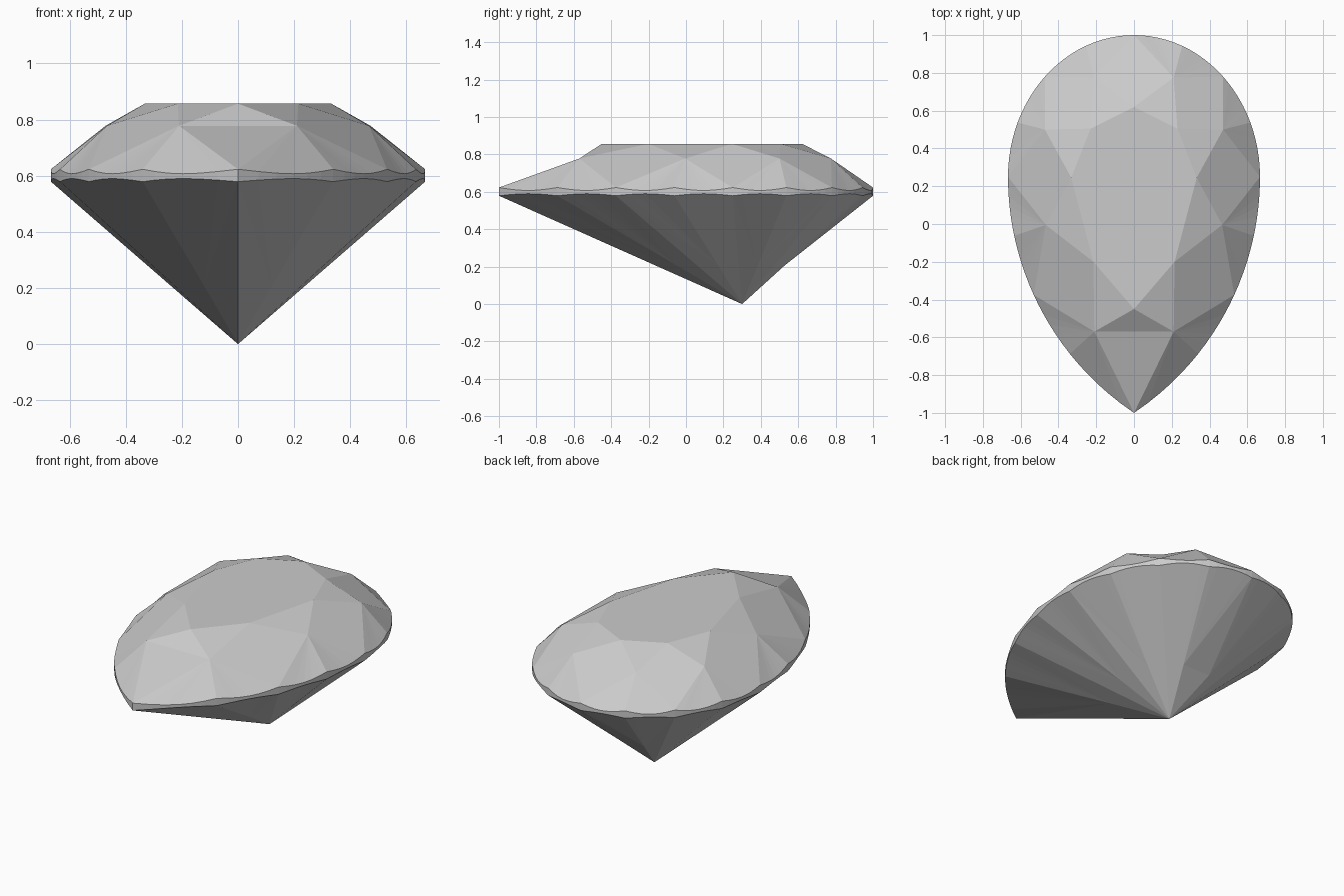
import bpy, bmesh, math
from mathutils import Vector

if "Cube" in bpy.data.objects:
    bpy.data.objects.remove(bpy.data.objects["Cube"])

SEG = 6                      # outline segments between girdle points
Z_TABLE, Z_MID, Z_LOW = 0.857, 0.778, 0.207
CULET = Vector((0, 0.3, 0))


def outline(s):
    """Pear outline: s = 0 is the tip, 8 the round end, 16 the tip again."""
    s %= 16
    if s > 8:
        x, y = outline(16 - s)
        return -x, y
    if s <= 4:               # straight-spaced circular side arc
        y = -1 + 1.25 * s / 4
        return max(0, math.sqrt(1.5047 ** 2 - (y - 0.25) ** 2) - 0.8377), y
    a = (s - 4) * math.pi / 8
    return max(0, 0.667 * math.cos(a)), 0.25 + 0.75 * math.sin(a)


def girdle(s, top):
    x, y = outline(s)
    dip = math.sin(math.pi * (s % 1))
    return Vector((x, y, 0.623 - 0.016 * dip if top else 0.579 + 0.011 * dip))


def ring(half, z, odd):
    """Eight points mirrored from those on the right half."""
    right = [Vector((x, y, z)) for x, y in half]
    rest = right if odd else right[1:-1]
    return right + [Vector((-p.x, p.y, p.z)) for p in reversed(rest)]


table = ring([(0, -0.45), (0.215, -0.2), (0.332, 0.245), (0.23, 0.505), (0, 0.62)], Z_TABLE, False)
mids = ring([(0.21, -0.57), (0.467, -0.005), (0.472, 0.5), (0.21, 0.775)], Z_MID, True)
lows = []
for k in range(8):
    p = CULET.lerp(girdle(2 * k + 1, False), 0.355)
    p.z = Z_LOW
    lows.append(p)

bm = bmesh.new()


def face(*pts):
    bm.faces.new([bm.verts.new(p) for p in pts])


def fan(apex, s0, top):
    """Facet from an apex to one scallop of the girdle edge."""
    for i in range(SEG):
        face(apex, girdle(s0 + i / SEG, top), girdle(s0 + (i + 1) / SEG, top))


face(*table)                                     # table
for k in range(8):
    n = (k + 1) % 8
    # crown: star, main kite, upper girdle facets
    face(table[k], mids[k], table[n])
    g = girdle(2 * k, True)
    if k == 0:
        face(table[k], mids[k - 1], mids[k])
        face(mids[k - 1], g, mids[k])
    else:
        face(table[k], mids[k - 1], g, mids[k])
    fan(mids[k], 2 * k, True)
    fan(mids[k], 2 * k + 1, True)
    # pavilion: main kite, lower girdle facets
    g = girdle(2 * k, False)
    if k == 4:
        face(CULET, lows[k], lows[k - 1])
        face(lows[k - 1], lows[k], g)
    else:
        face(CULET, g, lows[k - 1])
        face(CULET, lows[k], g)
    fan(lows[k], 2 * k, False)
    fan(lows[k], 2 * k + 1, False)

# girdle band
for i in range(16 * SEG):
    a, b = i / SEG, (i + 1) / SEG
    face(girdle(a, False), girdle(b, False), girdle(b, True), girdle(a, True))

bmesh.ops.remove_doubles(bm, verts=bm.verts, dist=1e-4)
bmesh.ops.recalc_face_normals(bm, faces=bm.faces)
mesh = bpy.data.meshes.new("pear_cut_gem")
bm.to_mesh(mesh)
bm.free()
gem = bpy.data.objects.new("pear_cut_gem", mesh)
bpy.context.collection.objects.link(gem)
